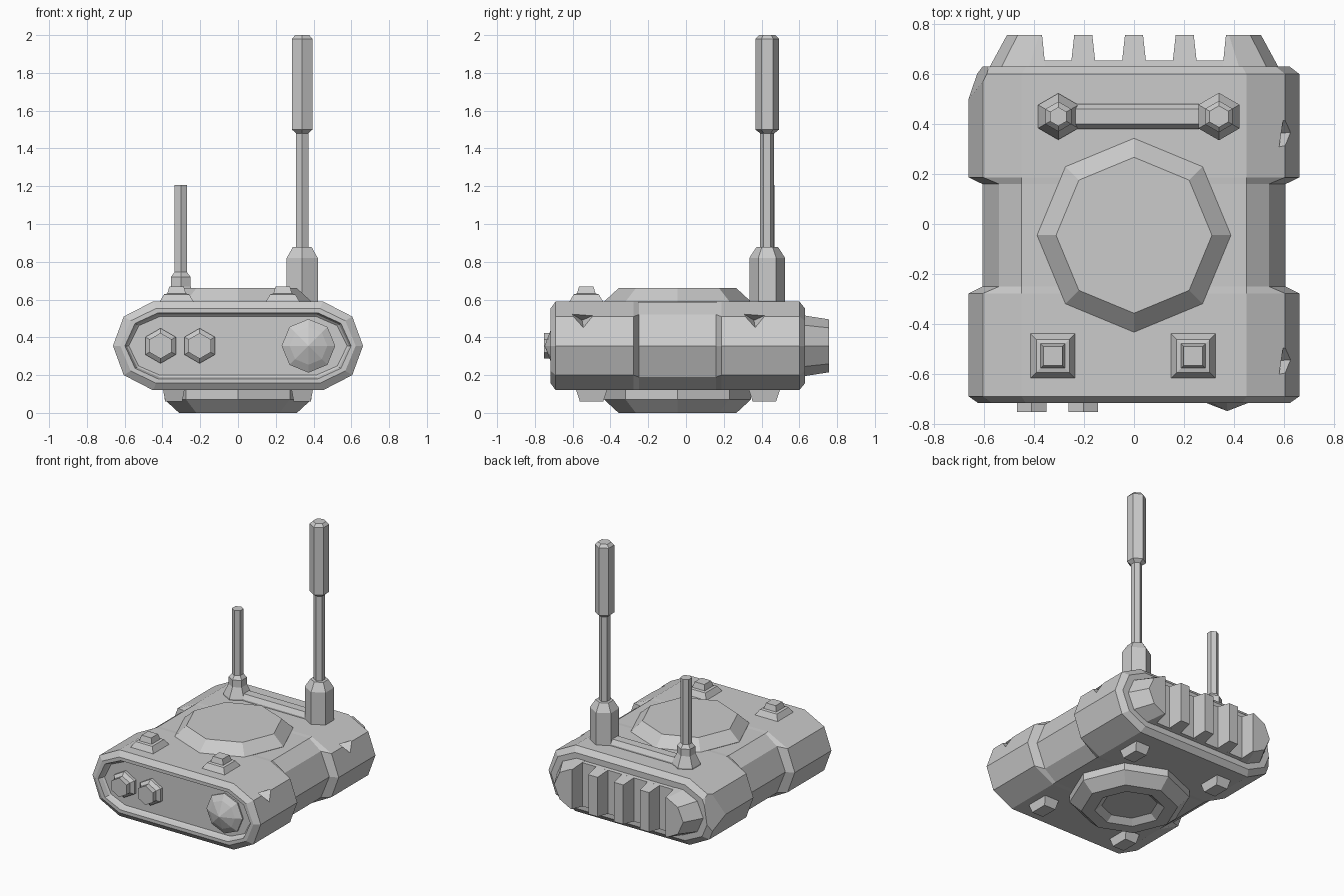
import bpy, bmesh, math
from mathutils import Vector

cube = bpy.data.objects.get("Cube")
if cube:
    bpy.data.objects.remove(cube, do_unlink=True)

grey = bpy.data.materials.new("plain grey")
grey.use_nodes = True
COLOR = (0.6, 0.6, 0.6, 1)
grey.diffuse_color = COLOR
grey.node_tree.nodes["Principled BSDF"].inputs["Base Color"].default_value = COLOR


def loft(name, rings):
    """Skin a list of equal-length point rings and cap both ends."""
    bm = bmesh.new()
    vr = [[bm.verts.new(p) for p in ring] for ring in rings]
    n = len(vr[0])
    for a, b in zip(vr, vr[1:]):
        for i in range(n):
            j = (i + 1) % n
            bm.faces.new((a[i], a[j], b[j], b[i]))
    bm.faces.new(vr[0])
    bm.faces.new(vr[-1])
    bmesh.ops.recalc_face_normals(bm, faces=bm.faces)
    me = bpy.data.meshes.new(name)
    bm.to_mesh(me)
    bm.free()
    me.materials.append(grey)
    ob = bpy.data.objects.new(name, me)
    bpy.context.collection.objects.link(ob)
    return ob


def turned(name, center, n, steps, start=90.0, forward=False):
    """Stack of n-sided rings (radius, position) along z, or along y if forward."""
    rings = []
    for r, h in steps:
        ring = []
        for i in range(n):
            a = math.radians(start + 360 * i / n)
            u, v = center[0] + r * math.cos(a), center[1] + r * math.sin(a)
            ring.append((u, h, v) if forward else (u, v, h))
        rings.append(ring)
    return loft(name, rings)


def block(name, x, y, steps):
    """Stack of rectangles (half x, half y, z)."""
    return loft(name, [[(x - a, y - b, z), (x + a, y - b, z), (x + a, y + b, z), (x - a, y + b, z)]
                       for a, b, z in steps])


MID = 0.355


def ten_sided(y, half):
    """Ring from its upper right corner points, mirrored both ways."""
    (xm, _), (xc, zc), (xt, zt) = half
    right = [(xt, -zt), (xc, -zc), (xm, 0), (xc, zc), (xt, zt)]
    pts = right + [(-x, z) for x, z in reversed(right)]
    return [(x, y, MID + z) for x, z in pts]


def outline(y, d=0.0):
    return ten_sided(y, [(0.662 - 1.05 * d, 0), (0.605 - d, 0.155 - 0.6 * d), (0.45 - 0.45 * d, 0.235 - d)])


def waist(y):
    return ten_sided(y, [(0.607, 0), (0.54, 0.165), (0.45, 0.233)])


# Main case with recessed front panel and side grips
body = loft("case", [
    outline(-0.675, 0.08), outline(-0.685, 0.07), outline(-0.717, 0.06),
    outline(-0.717, 0.037), outline(-0.69), outline(-0.278), waist(-0.25),
    waist(0.16), outline(0.187), outline(0.6), outline(0.63, 0.037)])

# Worn back corner
bm = bmesh.new()
bm.from_mesh(body.data)
cut = bmesh.ops.bisect_plane(bm, geom=bm.verts[:] + bm.edges[:] + bm.faces[:],
                             plane_co=(-0.662, 0.5, MID), plane_no=(-0.13, 0.062, 0.02), clear_outer=True)
edges = [e for e in cut["geom_cut"] if isinstance(e, bmesh.types.BMEdge)]
bmesh.ops.holes_fill(bm, edges=edges)
bmesh.ops.recalc_face_normals(bm, faces=bm.faces)
bm.to_mesh(body.data)
bm.free()

# Chipped dents on the side
for k, y in enumerate((0.36, -0.55)):
    tip = Vector((0.53, y, 0.49))
    rim = [(0.64, y - 0.11, 0.56), (0.64, y + 0.09, 0.53), (0.68, y + 0.01, 0.43)]
    dent = loft("dent_cutter_%d" % k, [[tip + (Vector(p) - tip) * 0.02 for p in rim], rim])
    dent.hide_render = True
    dent.hide_viewport = True
    mod = body.modifiers.new("dent", "BOOLEAN")
    mod.operation = "DIFFERENCE"
    mod.solver = "EXACT"
    mod.object = dent

# Cooling fins on the back
loft("fin_plate", [ten_sided(0.61, [(0.577, 0), (0.53, 0.11), (0.42, 0.16)]),
                   ten_sided(0.655, [(0.557, 0), (0.51, 0.105), (0.41, 0.155)])])
for x in (-0.203, 0, 0.203):
    loft("fin", [[(x - w, y, MID - h), (x + w, y, MID - h), (x + w, y, MID + h), (x - w, y, MID + h)]
                 for w, y, h in ((0.049, 0.64, 0.157), (0.036, 0.757, 0.14))])
for s in (-1, 1):
    rings = []
    for y, inner, xt, xc, xm, h in ((0.63, 0.355, 0.42, 0.53, 0.577, 0.16),
                                    (0.757, 0.368, 0.38, 0.465, 0.508, 0.14)):
        half = [(inner, -h), (xt, -h), (xc, -h * 0.68), (xm, 0), (xc, h * 0.68), (xt, h), (inner, h)]
        rings.append([(s * x, y, MID + z) for x, z in half])
    loft("end_fin", rings)

# Raised octagon lid and hollow octagon base
turned("top_lid", (0, -0.045), 8, [(0.388, 0.57), (0.388, 0.59), (0.312, 0.66)])
turned("bottom_base", (0, -0.045), 8,
       [(0.388, 0.14), (0.388, 0.07), (0.312, 0), (0.225, 0), (0.18, 0.035)])

# Feet and stepped top knobs
for x in (-0.34, 0.34):
    for y in (-0.5, 0.415):
        block("foot", x, y, [(0.058, 0.085, 0.13), (0.045, 0.062, 0.06)])
for x in (-0.325, 0.237):
    block("top_knob", x, -0.528, [(0.092, 0.092, 0.585), (0.066, 0.066, 0.628),
                                  (0.049, 0.049, 0.632), (0.038, 0.038, 0.67)])

# Front buttons and lens
for x in (-0.41, -0.203):
    turned("front_button", (x, MID), 6,
           [(0.093, -0.66), (0.093, -0.695), (0.068, -0.715), (0.068, -0.752)], forward=True)
turned("front_lens", (0.373, MID), 8,
       [(0.142, -0.66), (0.142, -0.685), (0.1, -0.71), (0.002, -0.748)], forward=True)

# Antennas and the bar joining them
turned("short_antenna", (-0.303, 0.43), 6,
       [(0.093, 0.58), (0.093, 0.6), (0.06, 0.67), (0.06, 0.72), (0.038, 0.745), (0.038, 1.207)])
turned("long_antenna", (0.34, 0.43), 6,
       [(0.095, 0.58), (0.095, 0.82), (0.058, 0.877), (0.037, 0.878), (0.037, 1.48),
        (0.063, 1.5), (0.063, 1.98), (0.043, 2.0)])
block("antenna_bar", 0.02, 0.43, [(0.33, 0.05, 0.58), (0.33, 0.05, 0.6), (0.33, 0.03, 0.63)])
